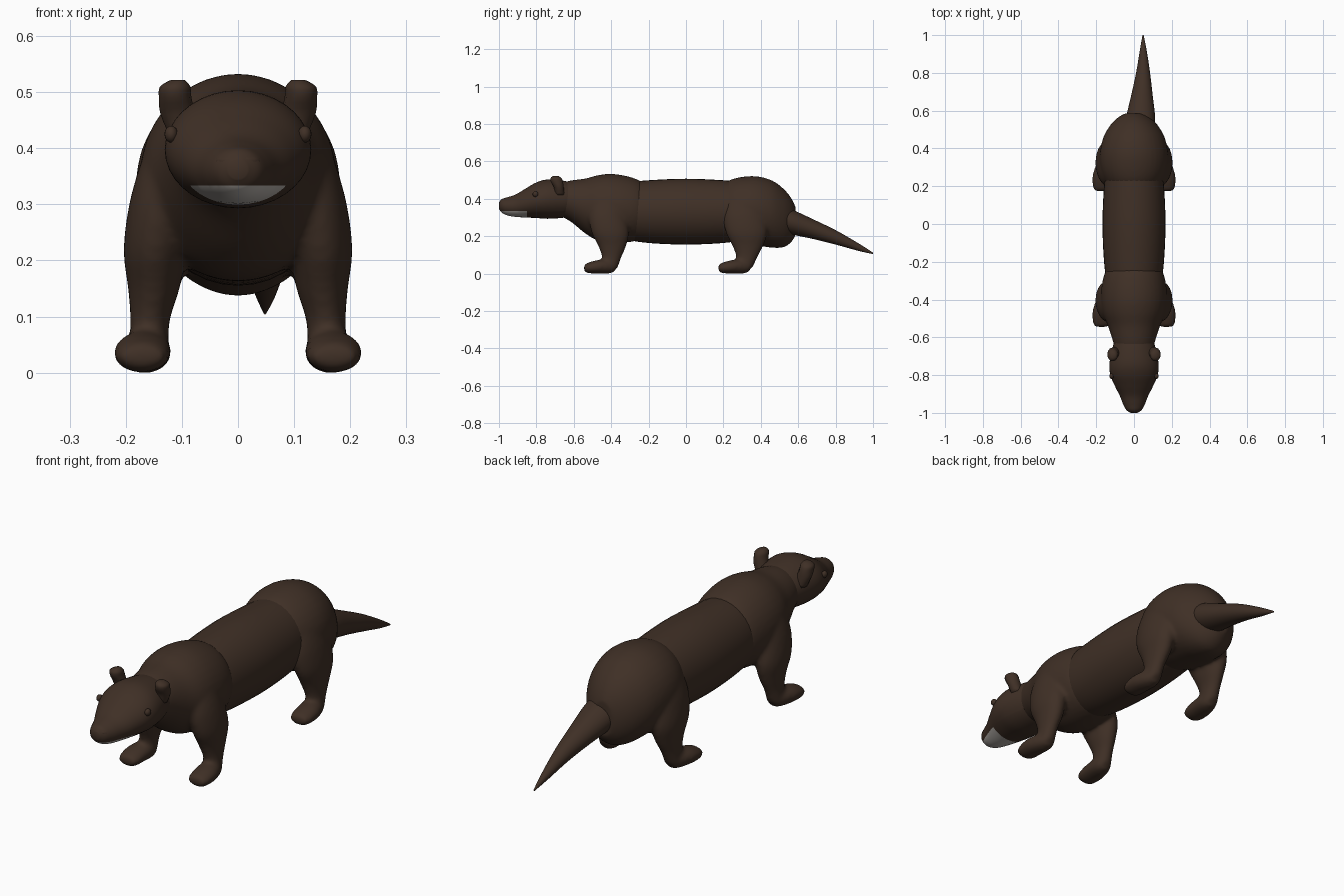
import bpy, bmesh, math
from mathutils import Vector

if "Cube" in bpy.data.objects:
    bpy.data.objects.remove(bpy.data.objects["Cube"])


def material(name, rgb):
    m = bpy.data.materials.new(name)
    m.diffuse_color = (*rgb, 1)
    m.use_nodes = True
    m.node_tree.nodes["Principled BSDF"].inputs["Base Color"].default_value = m.diffuse_color
    return m


FUR = material("dark_brown_fur", (0.050, 0.029, 0.019))
JAW = material("pale_grey_chin", (0.45, 0.42, 0.39))


def smooth_rows(rows, steps):
    """Catmull-Rom interpolation between section rows."""
    rows = [Vector(r) for r in rows]
    out = []
    for i in range(len(rows) - 1):
        a, b, c, d = rows[max(i - 1, 0)], rows[i], rows[i + 1], rows[min(i + 2, len(rows) - 1)]
        for k in range(steps):
            t = k / steps
            out.append(b + (c - a) * (t / 2) + (2 * a - 5 * b + 4 * c - d) * (t * t / 2)
                       + (3 * b - a - 3 * c + d) * (t ** 3 / 2))
    return out + [rows[-1]]


def loft(bm, rows, axis, sides=28, steps=4):
    """axis 'y': rows (y, x, z_low, z_high, rx); axis 'z': rows (z, x, y, rx, ry)."""
    rings = []
    for p, cx, a, b, c in smooth_rows(rows, steps):
        ring = []
        for i in range(sides):
            t = 2 * math.pi * i / sides
            if axis == 'y':
                co = (cx + c * math.cos(t), p, (a + b) / 2 + (b - a) / 2 * math.sin(t))
            else:
                co = (cx + b * math.cos(t), a + c * math.sin(t), p)
            ring.append(bm.verts.new(co))
        rings.append(ring)
    for r, s in zip(rings, rings[1:]):
        for i in range(sides):
            j = (i + 1) % sides
            bm.faces.new((r[i], r[j], s[j], s[i]))
    bm.faces.new(rings[0])
    bm.faces.new(rings[-1])


def finish(bm, name, fuse=False):
    bmesh.ops.recalc_face_normals(bm, faces=bm.faces)
    for f in bm.faces:
        f.smooth = True
    me = bpy.data.meshes.new(name)
    bm.to_mesh(me)
    bm.free()
    me.materials.append(FUR)
    me.materials.append(JAW)
    ob = bpy.data.objects.new(name, me)
    bpy.context.collection.objects.link(ob)
    if fuse:
        # melt overlapping masses into one soft skin
        r = ob.modifiers.new("fuse", 'REMESH')
        r.mode = 'VOXEL'
        r.voxel_size = 0.009
        r.use_smooth_shade = True
        s = ob.modifiers.new("soften", 'SMOOTH')
        s.factor = 0.5
        s.iterations = 8
    return ob


def add_legs(bm, dy, back):
    """Pair of legs with feet; dy shifts along the body, back widens the thigh."""
    for s in (-1, 1):
        leg = [(.40, .115, -.42, .05, .08), (.31, .132, -.42, .06, .10), (.22, .147, -.405, .057, .10),
               (.15, .150, -.395, .046, .076), (.09, .157, -.397, .035, .053), (.03, .16, -.41, .037, .045)]
        loft(bm, [(z, s * x, y + dy + back * z, rx, ry + back * z) for z, x, y, rx, ry in leg], 'z')
        foot = [(-.545, .171, .014, .045, .034), (-.525, .171, .002, .058, .046), (-.47, .17, 0, .073, .051),
                (-.41, .162, 0, .075, .042), (-.38, .16, .01, .055, .028)]
        loft(bm, [(y + dy, s * x, a, b, r) for y, x, a, b, r in foot], 'y')


# Barrel-shaped middle of the body
bm = bmesh.new()
loft(bm, [(-.40, 0, .21, .46, .12), (-.30, 0, .178, .488, .146), (-.18, 0, .162, .50, .16),
          (0, 0, .155, .507, .167), (.18, 0, .162, .50, .16), (.30, 0, .178, .488, .146),
          (.40, 0, .21, .46, .12)], 'y', 36)
finish(bm, "torso")

# Neck, shoulders and front legs
bm = bmesh.new()
loft(bm, [(-.70, 0, .32, .475, .09), (-.62, 0, .28, .497, .112), (-.54, 0, .215, .508, .138),
          (-.47, 0, .175, .526, .166), (-.40, 0, .163, .533, .175), (-.32, 0, .166, .522, .17),
          (-.25, 0, .18, .498, .15), (-.21, 0, .21, .46, .11)], 'y', 36)
add_legs(bm, 0, 0)
finish(bm, "shoulders_and_front_legs", True)

# Rump and hind legs
bm = bmesh.new()
loft(bm, [(.18, 0, .21, .46, .12), (.23, 0, .178, .498, .155), (.30, 0, .162, .517, .178),
          (.38, 0, .15, .520, .180), (.46, 0, .138, .498, .162), (.52, 0, .14, .455, .128),
          (.56, 0, .165, .408, .09), (.585, 0, .20, .36, .05)], 'y', 36)
add_legs(bm, .718, .05)
finish(bm, "rump_and_hind_legs", True)

# Tapering tail, slightly off to one side
bm = bmesh.new()
loft(bm, [(.48, .03, .23, .37, .075), (.56, .035, .21, .345, .077), (.68, .042, .185, .29, .057),
          (.80, .048, .155, .232, .037), (.92, .049, .122, .163, .018), (1.0, .048, .104, .112, .003)], 'y')
finish(bm, "tail")

# Head with a pale chin
bm = bmesh.new()
loft(bm, [(-.58, 0, .31, .48, .09), (-.66, 0, .298, .497, .115), (-.74, 0, .293, .503, .130),
          (-.80, 0, .297, .487, .125), (-.86, 0, .30, .453, .10), (-.91, 0, .303, .423, .075),
          (-.955, 0, .311, .408, .057), (-.985, 0, .326, .398, .04), (-1.0, 0, .345, .38, .017)], 'y', 36, 5)
for co, no in (((0, 0, .334), (0, 0, 1)), ((0, -.85, 0), (0, 1, 0))):
    bmesh.ops.bisect_plane(bm, geom=bm.verts[:] + bm.edges[:] + bm.faces[:], plane_co=co, plane_no=no)
for f in bm.faces:
    c = f.calc_center_median()
    f.material_index = int(c.z < .334 and c.y < -.85)
finish(bm, "head")


def ellipsoid(name, loc, size, rot=(0, 0, 0), segs=16):
    bm = bmesh.new()
    bmesh.ops.create_uvsphere(bm, u_segments=segs, v_segments=segs // 2 + 2, radius=1)
    ob = finish(bm, name)
    ob.location, ob.scale, ob.rotation_euler = loc, size, rot


# Nose pad, eyes and ears
ellipsoid("nose", (0, -.972, .377), (.042, .027, .017))
for s, side in ((-1, "left"), (1, "right")):
    ellipsoid(side + "_eye", (s * .119, -.805, .425), (.012, .015, .015))
    bm = bmesh.new()
    loft(bm, [(.42, s * .095, -.675, .026, .026), (.46, s * .107, -.68, .031, .027),
              (.49, s * .112, -.69, .029, .033), (.51, s * .112, -.695, .027, .03),
              (.522, s * .107, -.697, .012, .015)], 'z', 14, 3)
    finish(bm, side + "_ear")
